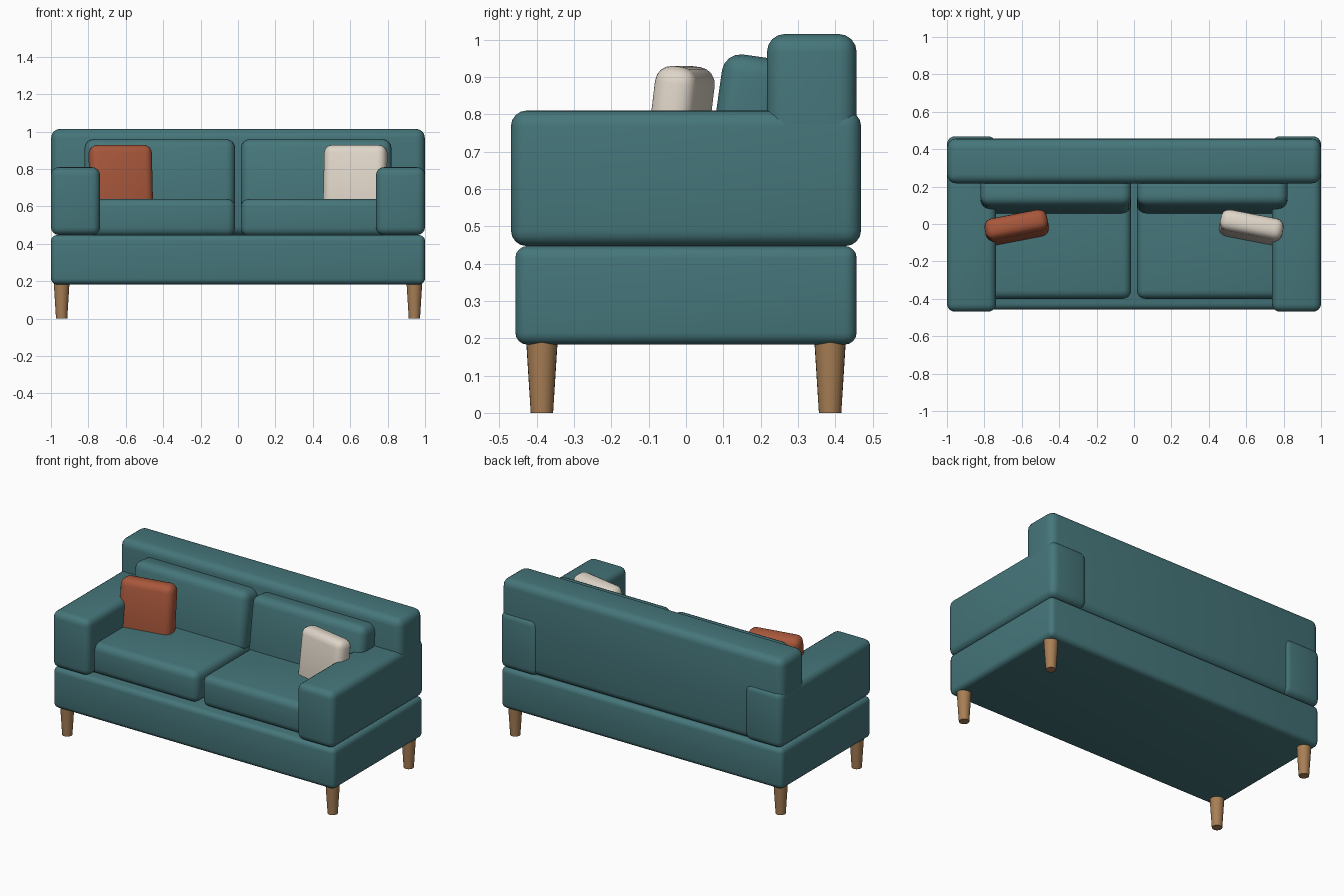
import bpy, bmesh, math
from mathutils import Euler

if "Cube" in bpy.data.objects:
    bpy.data.objects.remove(bpy.data.objects["Cube"])


def material(name, rgb):
    m = bpy.data.materials.new(name)
    m.diffuse_color = (*rgb, 1)
    m.use_nodes = True
    m.node_tree.nodes["Principled BSDF"].inputs["Base Color"].default_value = m.diffuse_color
    return m


TEAL = material("teal fabric", (0.06, 0.18, 0.195))
RUST = material("rust fabric", (0.39, 0.095, 0.044))
CREAM = material("cream fabric", (0.74, 0.67, 0.58))
WOOD = material("oak wood", (0.39, 0.21, 0.09))


def finish(bm, name, mat, loc, rot=(0, 0, 0), angle=40):
    me = bpy.data.meshes.new(name)
    bm.to_mesh(me)
    bm.free()
    ob = bpy.data.objects.new(name, me)
    bpy.context.collection.objects.link(ob)
    me.materials.append(mat)
    ob.location = loc
    ob.rotation_euler = Euler([math.radians(a) for a in rot])
    bpy.ops.object.select_all(action='DESELECT')
    ob.select_set(True)
    bpy.context.view_layer.objects.active = ob
    bpy.ops.object.shade_smooth_by_angle(angle=math.radians(angle))
    return ob


def padded_box(name, mat, size, loc, radius, rot=(0, 0, 0)):
    """Box with rounded edges, centred on loc."""
    bm = bmesh.new()
    bmesh.ops.create_cube(bm, size=1)
    bmesh.ops.scale(bm, vec=size, verts=bm.verts)
    bmesh.ops.bevel(bm, geom=bm.edges[:], offset=radius, segments=4,
                    profile=0.5, affect='EDGES', clamp_overlap=True)
    return finish(bm, name, mat, loc, rot)


# Frame: base and backrest
padded_box("base", TEAL, (2.0, 0.914, 0.264), (0, 0, 0.315), 0.032)
padded_box("backrest", TEAL, (1.998, 0.24, 0.568), (0, 0.337, 0.731), 0.048)

for side, label in ((-1, "left"), (1, "right")):
    # Arms and cushions
    padded_box(label + "_arm", TEAL, (0.262, 0.938, 0.363),
               (side * 0.869, 0, 0.6285), 0.042)
    padded_box(label + "_seat_cushion", TEAL, (0.806, 0.66, 0.2),
               (side * 0.418, -0.07, 0.54), 0.045)
    padded_box(label + "_back_cushion", TEAL, (0.806, 0.17, 0.38),
               (side * 0.418, 0.161, 0.767), 0.05, (-8, 0, 0))
    # Throw pillow, turned and leaning back
    padded_box(label + "_throw_pillow", RUST if side < 0 else CREAM,
               (0.34, 0.115, 0.34), (side * 0.627, -0.018, 0.759),
               0.045, (-7, 0, -side * 11))
    # Tapered legs
    for end, where in ((-1, "front"), (1, "back")):
        bm = bmesh.new()
        bmesh.ops.create_cone(bm, cap_ends=True, segments=24, radius1=0.03,
                              radius2=0.042, depth=0.19)
        finish(bm, f"{where}_{label}_leg", WOOD,
               (side * 0.943, end * 0.386, 0.095))
